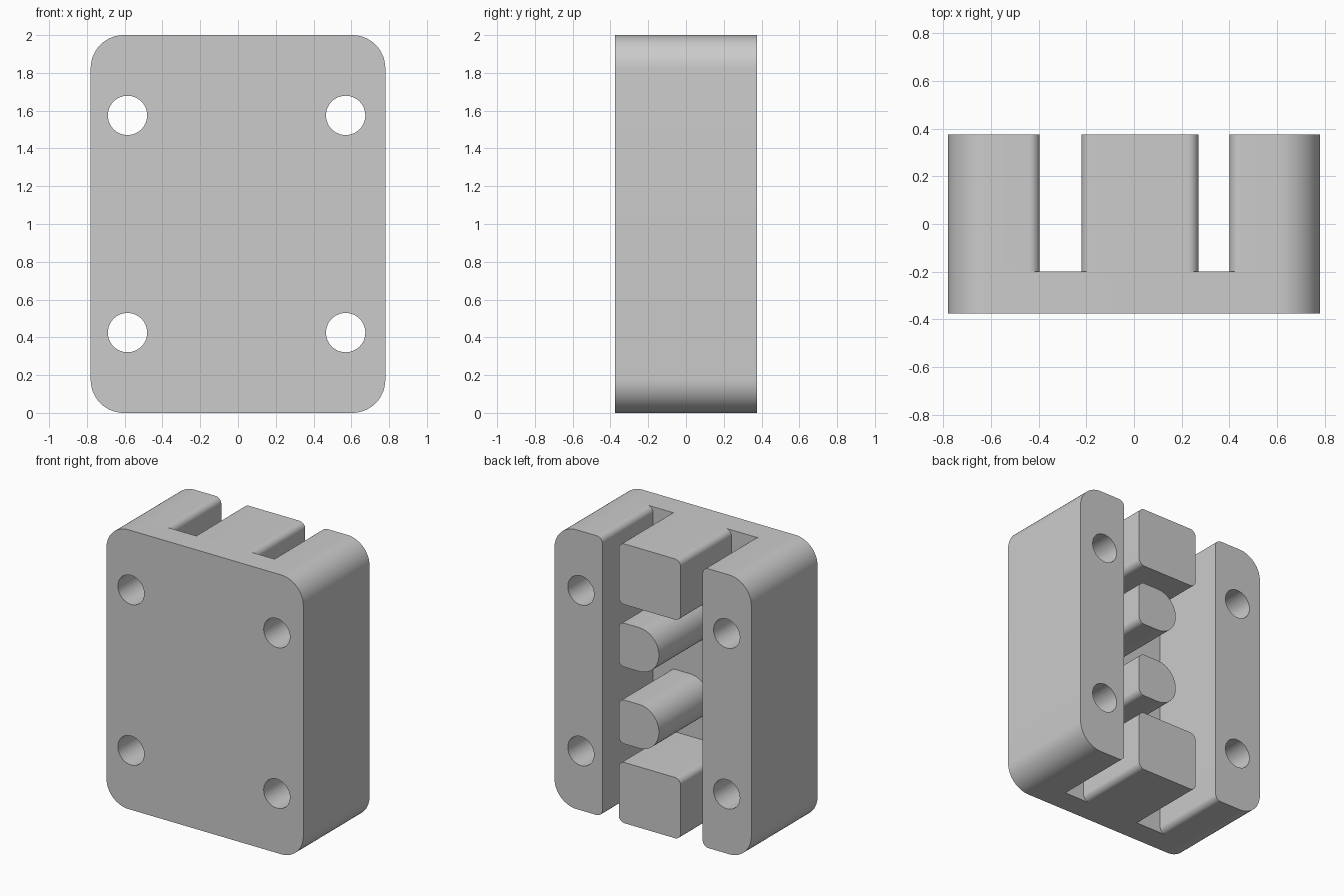
import bpy, bmesh, math

cube = bpy.data.objects.get("Cube")
if cube:
    bpy.data.objects.remove(cube, do_unlink=True)

GREY = (0.6, 0.6, 0.6, 1.0)
mat = bpy.data.materials.new("plain grey")
mat.use_nodes = True
mat.diffuse_color = GREY
mat.node_tree.nodes["Principled BSDF"].inputs["Base Color"].default_value = GREY

W, FRONT, FLOOR, BACK = 0.78, -0.375, -0.2, 0.375
BIG, SMALL = 0.175, 0.045
HOLE_R, HOLE_Z = 0.104, (0.425, 1.575)
HOLE_RIGHT, HOLE_LEFT = -0.585, 0.57


def rounded(x0, x1, z0, z1, radii, steps=14):
    """Rounded rectangle; radii in order -x low, +x low, +x high, -x high."""
    corners = [(x0, z0, 1, 1), (x1, z0, -1, 1), (x1, z1, -1, -1), (x0, z1, 1, -1)]
    points = []
    for i, ((x, z, sx, sz), r) in enumerate(zip(corners, radii)):
        for k in range(steps + 1):
            a = math.pi + (i + k / steps) * math.pi / 2
            points.append((x + sx * r + r * math.cos(a), z + sz * r + r * math.sin(a)))
    return points


def circle(x, z, r, count=48):
    return [(x + r * math.cos(math.tau * k / count), z + r * math.sin(math.tau * k / count))
            for k in range(count)]


def extrude(name, y0, y1, outline, holes=()):
    """Fill an outline, leaving its holes open, and extrude it from y0 to y1."""
    bm = bmesh.new()
    for loop in (outline, *holes):
        verts = [bm.verts.new((x, y0, z)) for x, z in loop]
        for a, b in zip(verts, verts[1:] + verts[:1]):
            bm.edges.new((a, b))
    bmesh.ops.triangle_fill(bm, edges=bm.edges[:], use_beauty=True, normal=(0, -1, 0))
    out = bmesh.ops.extrude_face_region(bm, geom=bm.faces[:])
    moved = [g for g in out["geom"] if isinstance(g, bmesh.types.BMVert)]
    bmesh.ops.translate(bm, verts=moved, vec=(0, y1 - y0, 0))
    bmesh.ops.recalc_face_normals(bm, faces=bm.faces[:])
    mesh = bpy.data.meshes.new(name)
    bm.to_mesh(mesh)
    bm.free()
    mesh.materials.append(mat)
    obj = bpy.data.objects.new(name, mesh)
    bpy.context.collection.objects.link(obj)
    bpy.ops.object.select_all(action="DESELECT")
    obj.select_set(True)
    bpy.context.view_layer.objects.active = obj
    bpy.ops.object.shade_smooth_by_angle(angle=math.radians(30))
    return obj


def bolt_holes(x):
    return [circle(x, z, HOLE_R) for z in HOLE_Z]


# Front plate with four bolt holes
extrude("front_plate", FRONT, FLOOR, rounded(-W, W, 0, 2, [BIG] * 4),
        bolt_holes(HOLE_RIGHT) + bolt_holes(HOLE_LEFT))

# Side rails, bored through
extrude("right_rail", FLOOR, BACK,
        rounded(-W, -0.395, 0, 2, [BIG, SMALL, SMALL, BIG]), bolt_holes(HOLE_RIGHT))
extrude("left_rail", FLOOR, BACK,
        rounded(0.4, W, 0, 2, [SMALL, BIG, BIG, SMALL]), bolt_holes(HOLE_LEFT))

# Square blocks at both ends of the middle channel
for name, z0, z1 in (("lower_block", 0, 0.435), ("upper_block", 1.565, 2)):
    extrude(name, FLOOR, BACK, rounded(-0.22, 0.27, z0, z1, [SMALL] * 4))

# Pegs between the blocks, round on one side and flat on the other
PEG_R = 0.156
for name, z in (("lower_peg", 0.725), ("upper_peg", 1.275)):
    extrude(name, FLOOR, BACK, rounded(-0.048, 0.27, z - PEG_R - 0.001, z + PEG_R + 0.001,
                                       [PEG_R, SMALL, SMALL, PEG_R]))
